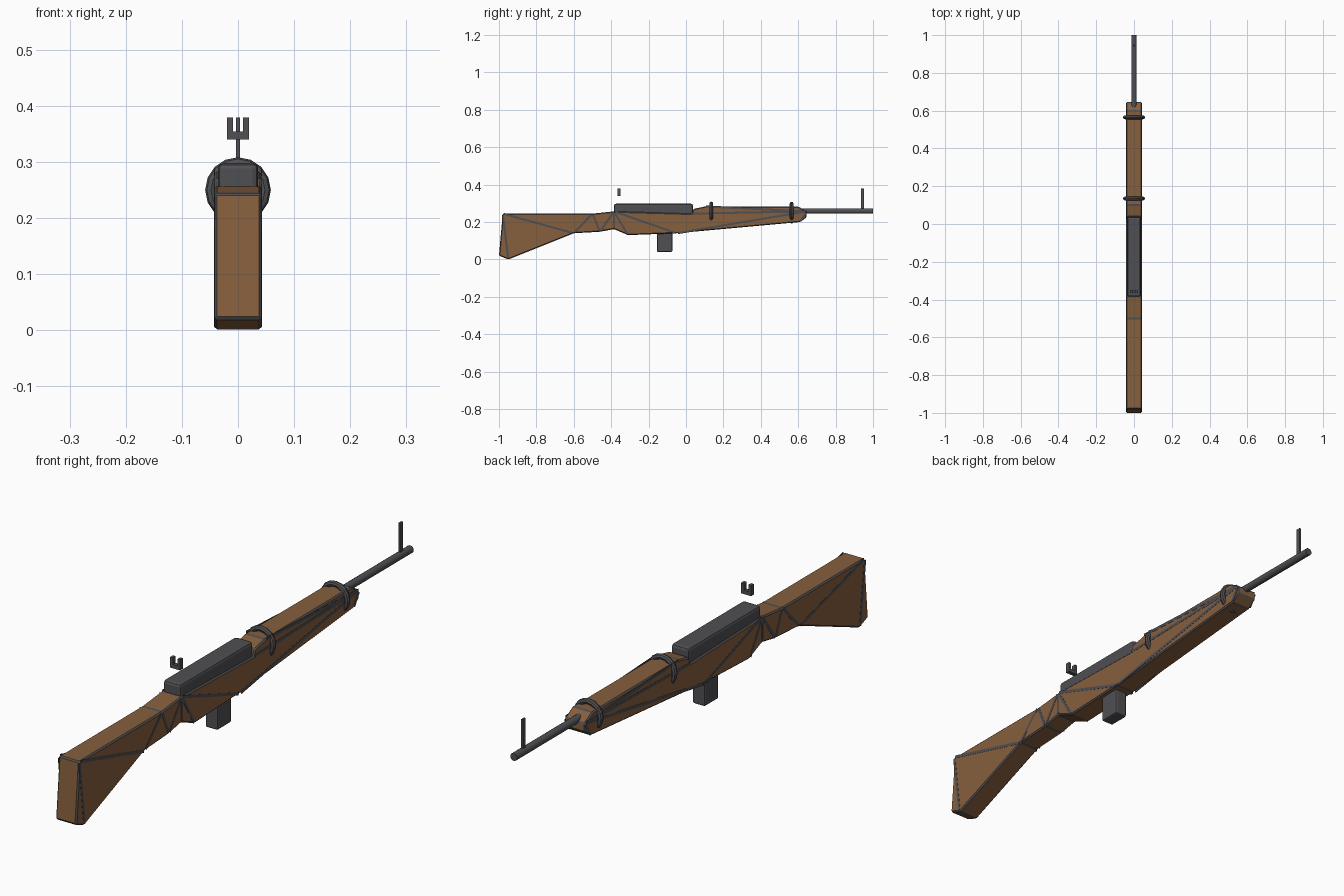
import bpy, bmesh, math
from mathutils import Vector, Matrix

if "Cube" in bpy.data.objects:
    bpy.data.objects.remove(bpy.data.objects["Cube"])


def material(name, color):
    m = bpy.data.materials.new(name)
    m.diffuse_color = (*color, 1)
    m.use_nodes = True
    m.node_tree.nodes["Principled BSDF"].inputs["Base Color"].default_value = m.diffuse_color
    return m


WOOD = material("walnut_brown", (0.24, 0.115, 0.047))
STEEL = material("dark_steel", (0.08, 0.08, 0.088))


def finish(bm, name, mats):
    bmesh.ops.recalc_face_normals(bm, faces=bm.faces)
    me = bpy.data.meshes.new(name)
    bm.to_mesh(me)
    bm.free()
    for m in mats:
        me.materials.append(m)
    ob = bpy.data.objects.new(name, me)
    bpy.context.collection.objects.link(ob)
    return ob


def add_box(bm, lo, hi):
    size = [b - a for a, b in zip(lo, hi)]
    mid = [(a + b) / 2 for a, b in zip(lo, hi)]
    bmesh.ops.create_cube(bm, size=1, matrix=Matrix.Translation(mid) @ Matrix.Diagonal((*size, 1)))


def box(name, lo, hi, bevel=0):
    bm = bmesh.new()
    add_box(bm, lo, hi)
    if bevel:
        bmesh.ops.bevel(bm, geom=bm.edges[:], offset=bevel, segments=2, profile=0.5, affect='EDGES')
    return finish(bm, name, [STEEL])


# Wooden stock: side profile (y, z) extruded across x, steel-coloured bevels
HALF = 0.042
P = [(-1.0, 0.02), (-0.95, 0.0), (-0.6, 0.14), (-0.46, 0.148), (-0.385, 0.162),
     (-0.31, 0.13), (-0.05, 0.14), (0.61, 0.2), (0.645, 0.225), (0.645, 0.257),
     (0.6, 0.283), (0.1, 0.283), (0.04, 0.27), (0.03, 0.245), (-0.385, 0.257),
     (-0.5, 0.245), (-0.98, 0.245)]
bm = bmesh.new()
left = [bm.verts.new((-HALF, y, z)) for y, z in P]
right = [bm.verts.new((HALF, y, z)) for y, z in P]
bm.faces.new(left)
bm.faces.new(right[::-1])
for i in range(len(P)):
    j = (i + 1) % len(P)
    bm.faces.new((left[i], right[i], right[j], left[j]))
bmesh.ops.recalc_face_normals(bm, faces=bm.faces)
bmesh.ops.bevel(bm, geom=bm.edges[:], offset=0.005, segments=1, profile=0.5,
                affect='EDGES', material=1, clamp_overlap=True)
finish(bm, "stock", [WOOD, STEEL])

# Thin dark inlay strips crossing both flat sides of the stock
bm = bmesh.new()
STRIPS = [(1, 16), (2, 16), (2, 15), (3, 15), (3, 14), (4, 14), (5, 14), (6, 14),
          (6, 13), (6, 9), (7, 9), (9, 13), (9, 11)]
for a, b in STRIPS:
    if (a, b) == (6, 13):
        continue
    pa, pb = Vector((0, *P[a])), Vector((0, *P[b]))
    d = pb - pa
    for side in (-1, 1):
        mat = (Matrix.Translation((pa + pb) / 2 + Vector((side * HALF, 0, 0)))
               @ Matrix.Rotation(math.atan2(d.z, d.y), 4, 'X')
               @ Matrix.Diagonal((0.0016, d.length - 0.014, 0.011, 1)))
        bmesh.ops.create_cube(bm, size=1, matrix=mat)
finish(bm, "stock_inlay_strips", [STEEL])

# Receiver and magazine
box("receiver", (-0.036, -0.385, 0.2), (0.036, 0.037, 0.298), 0.01)
box("magazine", (-0.025, -0.155, 0.04), (0.025, -0.073, 0.18), 0.006)

# Barrel
bm = bmesh.new()
bmesh.ops.create_cone(bm, cap_ends=True, segments=16, radius1=0.014, radius2=0.014, depth=0.5,
                      matrix=Matrix.Translation((0, 0.75, 0.259)) @ Matrix.Rotation(math.pi / 2, 4, 'X'))
finish(bm, "barrel", [STEEL])

# Sights: front blade and floating U-shaped rear sight
box("front_sight", (-0.0035, 0.936, 0.265), (0.0035, 0.952, 0.379))
bm = bmesh.new()
U = [(-0.02, 0.34), (0.02, 0.34), (0.02, 0.379), (0.009, 0.379),
     (0.009, 0.354), (-0.009, 0.354), (-0.009, 0.379), (-0.02, 0.379)]
face = bm.faces.new([bm.verts.new((x, -0.365, z)) for x, z in U])
ext = bmesh.ops.extrude_face_region(bm, geom=[face], use_keep_orig=True)
bmesh.ops.translate(bm, vec=(0, 0.016, 0), verts=[v for v in ext["geom"] if isinstance(v, bmesh.types.BMVert)])
finish(bm, "rear_sight", [STEEL])

# Barrel bands: rings partly sunk into the stock
for name, y in (("rear_band", 0.135), ("front_band", 0.565)):
    bpy.ops.mesh.primitive_torus_add(location=(0, y, 0.25), rotation=(math.pi / 2, 0, 0),
                                     major_segments=16, minor_segments=8,
                                     major_radius=0.048, minor_radius=0.0105)
    ob = bpy.context.object
    ob.name = name
    ob.data.materials.append(STEEL)
